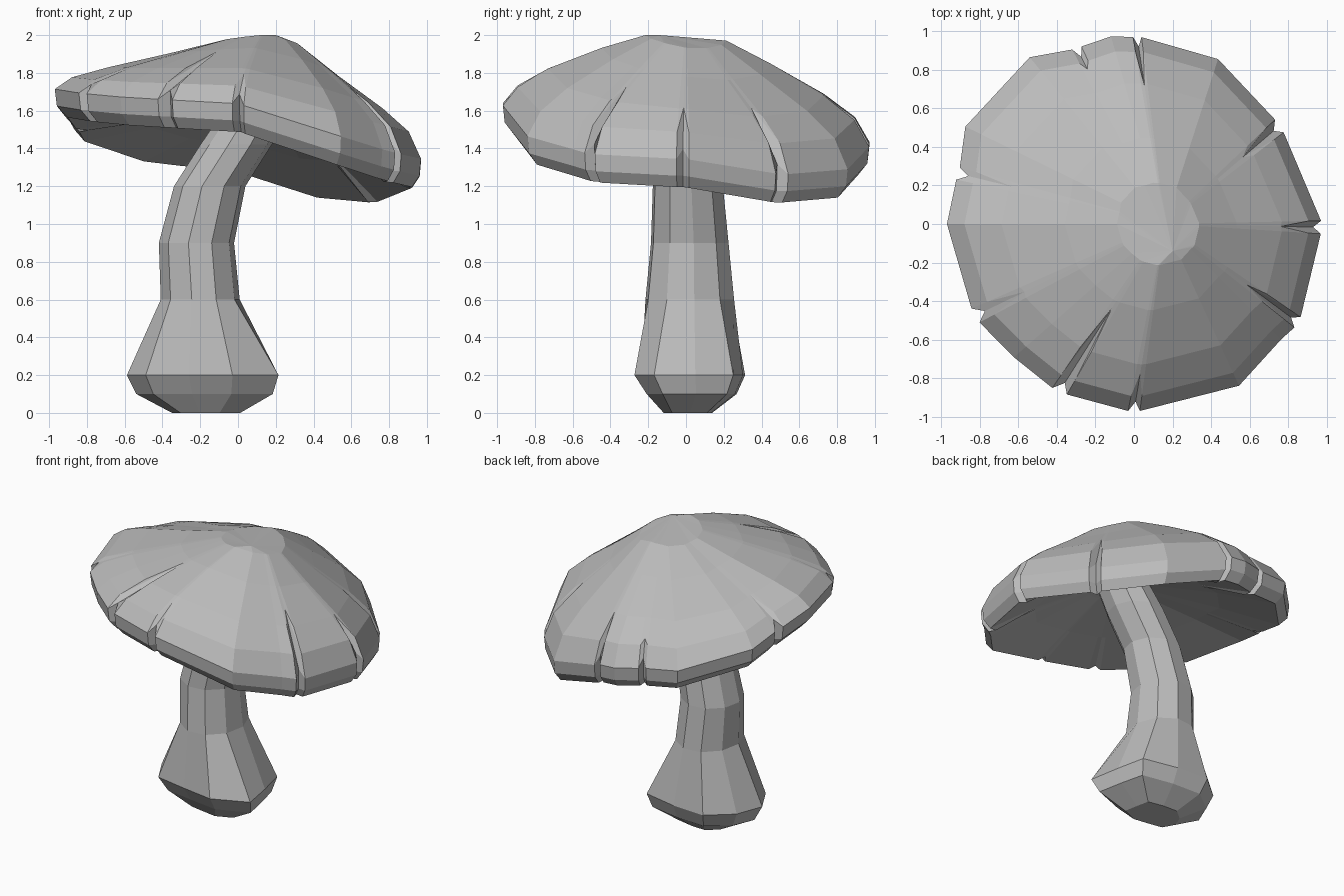
import bpy
import bmesh
from math import sin, cos, radians, pi
from mathutils import Vector

old = bpy.data.objects.get("Cube")
if old:
    bpy.data.objects.remove(old, do_unlink=True)

grey = bpy.data.materials.new("plain grey")
grey.use_nodes = True
grey.diffuse_color = (0.5, 0.5, 0.5, 1)
grey.node_tree.nodes["Principled BSDF"].inputs["Base Color"].default_value = grey.diffuse_color


def loft(name, rings, start, end):
    """Skin closed rings and close both ends with a fan."""
    bm = bmesh.new()
    loops = [[bm.verts.new(p) for p in ring] for ring in rings]
    n = len(loops[0])
    for low, high in zip(loops, loops[1:]):
        for i in range(n):
            j = (i + 1) % n
            bm.faces.new((low[i], low[j], high[j], high[i]))
    for loop, tip in ((loops[0], start), (loops[-1], end)):
        v = bm.verts.new(tip)
        for i in range(n):
            bm.faces.new((loop[i], loop[(i + 1) % n], v))
    bmesh.ops.remove_doubles(bm, verts=bm.verts, dist=0.002)
    bmesh.ops.recalc_face_normals(bm, faces=bm.faces)
    mesh = bpy.data.meshes.new(name)
    bm.to_mesh(mesh)
    bm.free()
    mesh.materials.append(grey)
    obj = bpy.data.objects.new(name, mesh)
    bpy.context.collection.objects.link(obj)
    return obj


# Cap: rim corners (angle, radius) and splits (angle, radius, half width, groove length)
corners = [(180, .97), (150, 1.01), (122, 1.02), (97, .98), (63, .96),
           (322, .97), (303, 1), (228, .93)]
splits = [(164, .95, 2, .26), (210, .95, 2.5, .26), (246, .95, 2.5, .5),
          (270, .97, 1.8, .2), (329, .99, 1.8, .38), (359, .97, 2, .26),
          (34, .91, 2.5, .32), (89, .97, 1.3, .26), (108, .96, 1.5, .12)]
columns = [(a, r, 0) for a, r in corners]
for a, r, half, groove in splits:
    columns += [(a - half, r, 0), (a, r, groove), (a + half, r, 0)]
columns.sort(key=lambda c: c[0] % 360)

crown = Vector((.16, 0, 2))
dome = [(0, 1), (.22, .95), (.46, .74), (.75, .46), (.92, .24), (1, 0)]


def dome_height(t):
    for (t0, w0), (t1, w1) in zip(dome, dome[1:]):
        if t <= t1:
            return w0 + (w1 - w0) * (t - t0) / (t1 - t0)


def cap_column(angle, radius, groove):
    a = radians(angle)
    x, y = radius * cos(a), radius * sin(a)
    droop = .12 * abs(x * y) + .05 * max(0, x) * max(0, y)
    rim = Vector((x, y, 1.53 - .19 * x - .11 * y - droop))
    # The dome is flatter to the sides and fuller at the front
    fullness = .3 * (max(0, -sin(a)) - abs(cos(a)))

    def point(t, z):
        p = crown.lerp(rim, t)
        return Vector((p.x, p.y, z))

    def upper(t):
        w = dome_height(t) + fullness * t * (1 - t)
        return point(t, rim.z + w * (crown.z - rim.z))

    def under(t, w):
        lip = rim.z - .15
        return point(t, lip + w * (1.6 - lip))

    limit = 1 - groove if groove else .92
    cut = .05 if groove else 0
    return [upper(min(t, limit)) for t in (.22, .46, .75, .92)] + [
        point(1 - cut, rim.z + cut), point(.99 - cut, rim.z - .09),
        under(.94 - cut, 0), under(.6, .45), under(.2, .85)]


cap = loft("cap", zip(*[cap_column(*c) for c in columns]), (.2, -.14, 2), (.16, 0, 1.6))

# Stem: rings of (height, centre x, centre y, half width, half depth)
stem_rings = [(0, -.17, .01, .18, .14), (.1, -.18, .03, .36, .26),
              (.2, -.19, .02, .4, .32), (.6, -.2, .02, .21, .24),
              (.9, -.22, .02, .2, .21), (1.2, -.15, .01, .19, .19),
              (1.42, -.01, .01, .19, .19), (1.64, .12, 0, .17, .17)]
sides = 10
# Lobes and creases of the bulb, by side
bulb_scale = {0: .92, 1: 1.08, 2: .9, 4: .95, 7: .82, 9: 1.17}


def stem_ring(z, cx, cy, rx, ry):
    ring = []
    for i in range(sides):
        a = 2 * pi * i / sides + .1
        s = bulb_scale.get(i, 1) if z < .5 else 1
        ring.append((cx + rx * s * cos(a), cy + ry * s * sin(a), z))
    return ring


stem = loft("stem", [stem_ring(*r) for r in stem_rings], (-.17, .01, 0), (.12, 0, 1.66))
